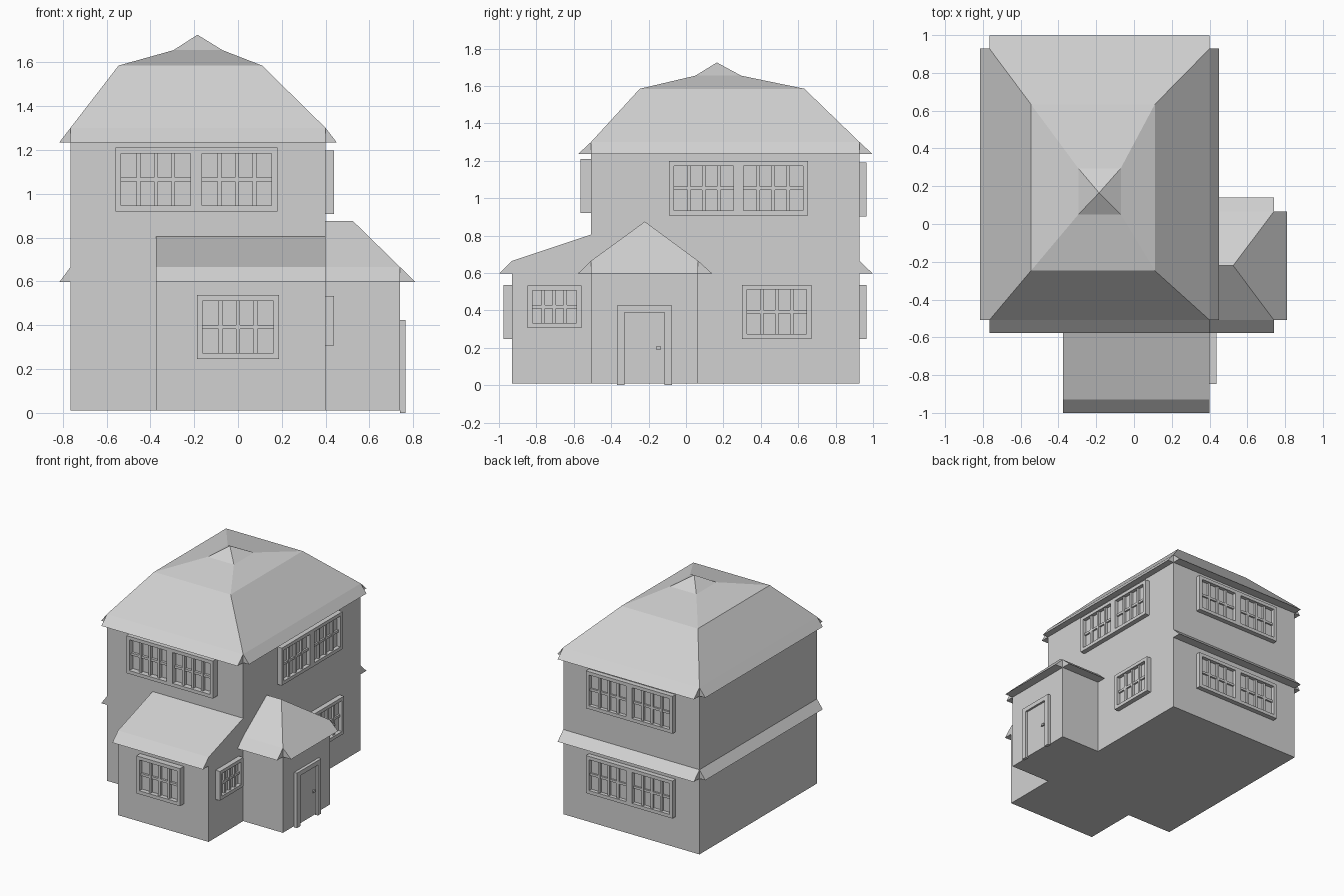
import bpy, bmesh

if "Cube" in bpy.data.objects:
    bpy.data.objects.remove(bpy.data.objects["Cube"], do_unlink=True)

grey = bpy.data.materials.new("plain_grey")
grey.use_nodes = True
grey.diffuse_color = (0.64, 0.64, 0.64, 1)
grey.node_tree.nodes["Principled BSDF"].inputs["Base Color"].default_value = (0.64, 0.64, 0.64, 1)

# Main wall planes
X0, X1, Y0, Y1 = -0.765, 0.40, -0.508, 0.928
BASE, EAVE, EAVE_TOP = 0.01, 1.235, 1.30
LOW, LOW_TOP = 0.597, 0.665
BAY_X, BAY_Y = -0.375, -0.93
PORCH_X, PORCH_Y = 0.74, 0.065


def finish(name, bm):
    bmesh.ops.recalc_face_normals(bm, faces=bm.faces)
    mesh = bpy.data.meshes.new(name)
    bm.to_mesh(mesh)
    bm.free()
    mesh.materials.append(grey)
    ob = bpy.data.objects.new(name, mesh)
    bpy.context.collection.objects.link(ob)
    return ob


def loft(bm, rings):
    """Closed solid through rings of equal point count."""
    loops = [[bm.verts.new(p) for p in ring] for ring in rings]
    n = len(loops[0])
    for a, b in zip(loops, loops[1:]):
        for i in range(n):
            j = (i + 1) % n
            bm.faces.new((a[i], a[j], b[j], b[i]))
    bm.faces.new(loops[0])
    bm.faces.new(loops[-1])


def rect(x0, x1, y0, y1, z):
    return [(x0, y0, z), (x1, y0, z), (x1, y1, z), (x0, y1, z)]


def block(name, x0, x1, y0, y1, z0, z1):
    bm = bmesh.new()
    loft(bm, [rect(x0, x1, y0, y1, z0), rect(x0, x1, y0, y1, z1)])
    return finish(name, bm)


def on_wall(side, wall):
    """Map (along, outward, height) onto a wall plane."""
    return {"front": lambda u, d, z: (u, wall - d, z),
            "back": lambda u, d, z: (u, wall + d, z),
            "right": lambda u, d, z: (wall + d, u, z),
            "left": lambda u, d, z: (wall - d, u, z)}[side]


def wall_box(bm, at, u0, u1, d0, d1, z0, z1):
    loft(bm, [[at(u0, d, z0), at(u1, d, z0), at(u1, d, z1), at(u0, d, z1)] for d in (d0, d1)])


def eave(name, side, wall, u0, u1, z0, z1, depth):
    at = on_wall(side, wall)
    bm = bmesh.new()
    loft(bm, [[at(u, 0, z0), at(u, depth, z0), at(u, 0, z1)] for u in (u0, u1)])
    finish(name, bm)


def window(name, side, wall, u0, u1, z0, z1, depth, sashes):
    at = on_wall(side, wall)
    bm = bmesh.new()
    rim, post, bar = 0.026, 0.052, 0.018
    # Surround and posts
    wall_box(bm, at, u0, u1, 0, depth, z0, z0 + rim)
    wall_box(bm, at, u0, u1, 0, depth, z1 - rim, z1)
    wall_box(bm, at, u0, u0 + rim, 0, depth, z0 + rim, z1 - rim)
    wall_box(bm, at, u1 - rim, u1, 0, depth, z0 + rim, z1 - rim)
    a, b, lo, hi = u0 + rim, u1 - rim, z0 + rim, z1 - rim
    width = (b - a - post * (sashes - 1)) / sashes
    # Glass
    wall_box(bm, at, a, b, 0, depth * 0.25, lo, hi)
    for s in range(sashes):
        left = a + s * (width + post)
        if s:
            wall_box(bm, at, left - post, left, 0, depth, lo, hi)
        # Glazing bars
        for k in (1, 2, 3):
            c = left + width * k / 4
            wall_box(bm, at, c - bar / 2, c + bar / 2, 0, depth * 0.7, lo, hi)
        mid = (lo + hi) / 2
        wall_box(bm, at, left, left + width, 0, depth * 0.6, mid - bar / 2, mid + bar / 2)
    finish(name, bm)


# Walls
block("main_walls", X0, X1, Y0, Y1, BASE, EAVE_TOP)
block("porch_walls", X1, PORCH_X, Y0, PORCH_Y, BASE, LOW_TOP)

# Front bay with its lean-to roof
bm = bmesh.new()
loft(bm, [[(x, Y0, BASE), (x, BAY_Y, BASE), (x, BAY_Y, LOW_TOP), (x, Y0, 0.805)]
          for x in (BAY_X, X1)])
finish("front_bay", bm)

# Main hipped roof with a stepped peak
bm = bmesh.new()
loft(bm, [rect(X0, X1, Y0, Y1, EAVE_TOP),
          rect(-0.545, 0.11, -0.247, 0.633, 1.585),
          rect(-0.295, -0.07, 0.05, 0.295, 1.655),
          rect(-0.186, -0.184, 0.164, 0.166, 1.725)])
finish("main_roof", bm)

# Porch hipped roof
bm = bmesh.new()
a, b, c, d = [bm.verts.new(p) for p in rect(X1, PORCH_X, Y0, PORCH_Y, LOW_TOP)]
r0, r1 = bm.verts.new((X1, -0.22, 0.875)), bm.verts.new((0.525, -0.22, 0.875))
for face in ((a, b, r1, r0), (b, c, r1), (c, d, r0, r1), (d, a, r0), (a, b, c, d)):
    bm.faces.new(face)
finish("porch_roof", bm)

# Eaves
for side, wall, u0, u1, depth in (("front", Y0, X0, X1, 0.07), ("back", Y1, X0, X1, 0.07),
                                  ("left", X0, Y0, Y1, 0.05), ("right", X1, Y0, Y1, 0.05)):
    eave("upper_eave_" + side, side, wall, u0, u1, EAVE, EAVE_TOP, depth)
eave("lower_eave_back", "back", Y1, X0, X1, LOW, LOW_TOP, 0.07)
eave("lower_eave_side", "left", X0, Y0, Y1, LOW, LOW_TOP, 0.05)
eave("bay_eave", "front", BAY_Y, BAY_X, X1, LOW, LOW_TOP, 0.07)
eave("porch_eave_front", "front", Y0, X1, PORCH_X, LOW, LOW_TOP, 0.07)
eave("porch_eave_back", "back", PORCH_Y, X1, PORCH_X, LOW, LOW_TOP, 0.075)
eave("porch_eave_side", "right", PORCH_X, Y0, PORCH_Y, LOW, LOW_TOP, 0.07)

# Windows
window("front_upper_window", "front", Y0, -0.56, 0.18, 0.92, 1.21, 0.057, 2)
window("bay_front_window", "front", BAY_Y, -0.187, 0.187, 0.247, 0.537, 0.046, 1)
window("bay_side_window", "right", X1, -0.847, -0.56, 0.307, 0.533, 0.038, 1)
window("side_upper_window", "right", X1, -0.09, 0.652, 0.908, 1.198, 0.038, 2)
window("side_lower_window", "right", X1, 0.30, 0.67, 0.247, 0.537, 0.038, 1)
window("back_upper_window", "back", Y1, -0.56, 0.18, 0.903, 1.192, 0.038, 2)
window("back_lower_window", "back", Y1, -0.56, 0.18, 0.247, 0.537, 0.038, 2)

# Door, frame and handle
at = on_wall("right", PORCH_X)
bm = bmesh.new()
wall_box(bm, at, -0.37, -0.33, 0, 0.024, 0, 0.425)
wall_box(bm, at, -0.115, -0.075, 0, 0.024, 0, 0.425)
wall_box(bm, at, -0.33, -0.115, 0, 0.024, 0.39, 0.425)
finish("door_frame", bm)
bm = bmesh.new()
wall_box(bm, at, -0.33, -0.115, 0, 0.008, BASE, 0.39)
finish("door", bm)
bm = bmesh.new()
wall_box(bm, at, -0.16, -0.134, 0, 0.02, 0.19, 0.207)
finish("door_handle", bm)
